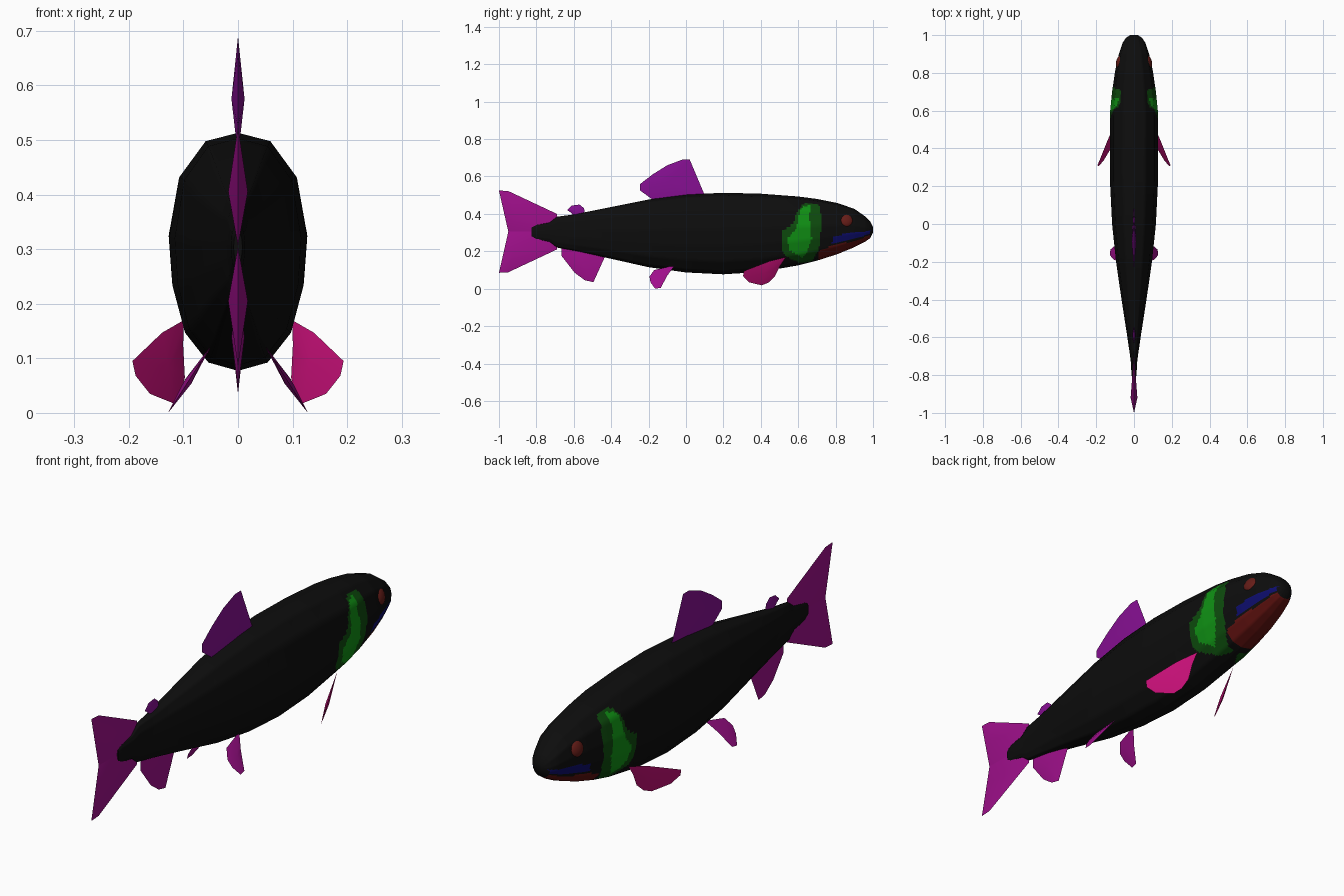
import bpy
import math
from mathutils import Vector

cube = bpy.data.objects.get("Cube")
if cube:
    bpy.data.objects.remove(cube, do_unlink=True)


def material(name, red, green, blue):
    mat = bpy.data.materials.new(name)
    mat.use_nodes = True
    colour = (red, green, blue, 1)
    mat.diffuse_color = colour
    shader = mat.node_tree.nodes["Principled BSDF"]
    shader.inputs["Base Color"].default_value = colour
    shader.inputs["Roughness"].default_value = 0.7
    return mat


black = material("black skin", .004, .004, .004)
dark_green = material("dark green gill edge", .004, .07, .004)
green = material("green gill", .005, .28, .007)
jaw_red = material("dark red jaw", .12, .006, .005)
lip_blue = material("dark blue lip", .004, .004, .15)
eye_red = material("brown red eye", .13, .012, .009)
pink = material("pink fin", .58, .005, .19)
magenta = material("magenta fin", .35, .005, .26)
purple = material("purple fin", .24, .005, .29)


def make_object(name, verts, faces, materials):
    mesh = bpy.data.meshes.new(name)
    mesh.from_pydata(verts, [], faces)
    for mat in materials:
        mesh.materials.append(mat)
    obj = bpy.data.objects.new(name, mesh)
    bpy.context.collection.objects.link(obj)
    return obj


def smooth(obj, degrees=40):
    bpy.ops.object.select_all(action='DESELECT')
    obj.select_set(True)
    bpy.context.view_layer.objects.active = obj
    bpy.ops.object.shade_smooth_by_angle(angle=math.radians(degrees))


def inside(point, polygon):
    """Even-odd test of a side-view point against a patch outline."""
    y, z = point
    hit = False
    for (ya, za), (yb, zb) in zip(polygon, polygon[1:] + polygon[:1]):
        if (za > z) != (zb > z) and y < ya + (z - za) * (yb - ya) / (zb - za):
            hit = not hit
    return hit


# Body stations: position along y, top, bottom, half width
stations = [
    (-.825, .33, .275, .008), (-.8, .345, .26, .013), (-.73, .355, .25, .017),
    (-.69, .385, .22, .022), (-.6, .397, .203, .035), (-.4, .437, .16, .066),
    (-.2, .477, .115, .095), (0, .503, .087, .116), (.2, .513, .077, .126),
    (.4, .508, .09, .127), (.6, .493, .125, .126), (.7, .48, .15, .116),
    (.81, .458, .185, .1), (.9, .427, .222, .08), (.96, .385, .253, .06),
    (.985, .36, .27, .043), (1, .33, .3, .02)]

# Half cross-section: fractions of half width and height, top to bottom
half = [(0, 1), (.47, .965), (.85, .815), (1, .56), (.95, .355),
        (.77, .16), (.43, .035), (0, 0)]
section = half + [(-u, v) for u, v in half[-2:0:-1]]

# Split each section side so the painted patches get clean outlines
SPLIT = 6
loop = []
for a, b in zip(section, section[1:] + section[:1]):
    for i in range(SPLIT):
        loop.append(Vector(a).lerp(Vector(b), i / SPLIT))

# Rings are close together on the head, where the patches are
rings = []
for a, b in zip(stations, stations[1:]):
    step = .008 if b[0] > .45 else .05
    count = max(1, round((b[0] - a[0]) / step))
    rings += [Vector(a).lerp(Vector(b), i / count) for i in range(count)]
rings.append(Vector(stations[-1]))

verts = [(u * w, y, low + v * (top - low))
         for y, top, low, w in rings for u, v in loop]
size = len(loop)
faces = [tuple(range(size)),
         tuple(reversed(range(len(verts) - size, len(verts))))]
for r in range(len(rings) - 1):
    for i in range(size):
        j = (i + 1) % size
        faces.append((r * size + i, (r + 1) * size + i,
                      (r + 1) * size + j, r * size + j))
body = make_object("body", verts, faces,
                   [black, dark_green, green, jaw_red, lip_blue])

# Painted patches in side view; later ones lie over earlier ones
patches = [
    (1, [(.62, .45), (.64, .458), (.71, .45), (.72, .4), (.72, .31), (.71, .21),
         (.67, .145), (.61, .138), (.54, .17), (.51, .21), (.515, .31),
         (.575, .35), (.59, .4)]),
    (2, [(.61, .415), (.63, .44), (.665, .447), (.66, .38), (.672, .27),
         (.65, .2), (.62, .165), (.555, .205), (.54, .265), (.59, .32)]),
    (3, [(.71, .1), (.71, .2), (.78, .23), (.9, .255), (.982, .285), (1, .2)]),
    (4, [(.78, .242), (.79, .28), (.86, .295), (.96, .306), (.99, .312),
         (.98, .292), (.9, .266)])]
for poly in body.data.polygons:
    for index, outline in patches:
        if inside(poly.center.yz, outline):
            poly.material_index = index
smooth(body, 60)

# Eyes: shallow domes on the sides of the head
for side, label in ((1, "left"), (-1, "right")):
    bpy.ops.mesh.primitive_uv_sphere_add(
        segments=20, ring_count=10, radius=1, location=(side * .074, .857, .365))
    eye = bpy.context.object
    eye.name = label + "_eye"
    eye.scale = (.019, .036, .036)
    eye.rotation_euler = (0, side * -.3, side * .2)
    eye.data.materials.append(eye_red)
    smooth(eye)


def fin(name, outline, mat, thickness, ridge=None):
    """Thin lens: sharp rim rising to a ridge point on both faces."""
    rim = [Vector(p) for p in outline]
    middle = Vector(ridge) if ridge else sum(rim, Vector()) / len(rim)
    normal = sum(((a - middle).cross(b - middle)
                  for a, b in zip(rim, rim[1:] + rim[:1])), Vector()).normalized()
    n = len(rim)
    points = rim + [middle + normal * thickness, middle - normal * thickness]
    tris = []
    for i in range(n):
        j = (i + 1) % n
        tris += [(i, j, n), (j, i, n + 1)]
    smooth(make_object(name, points, tris, [mat]), 25)


def upright(points):
    return [(0, y, z) for y, z in points]


# Fins on the centre line
fin("dorsal_fin", upright([(.1, .5), (.02, .69), (-.02, .69), (-.1, .66),
                           (-.18, .61), (-.245, .56), (-.245, .525),
                           (-.17, .47), (0, .47)]), purple, .012)
fin("adipose_fin", upright([(-.54, .4), (-.545, .43), (-.57, .45), (-.61, .445),
                            (-.635, .42), (-.62, .41), (-.59, .38)]), purple, .009)
fin("anal_fin", upright([(-.425, .19), (-.495, .035), (-.54, .045), (-.595, .085),
                         (-.665, .175), (-.665, .215), (-.55, .23)]), magenta, .012)

# Tail: two mirrored lobes, each with its own ridge
MID = .305
lobe = [(-.69, .095), (-.95, .217), (-1, .22), (-.95, 0), (-.69, 0)]
for sign, label in ((1, "upper"), (-1, "lower")):
    fin(label + "_tail_lobe", upright([(y, MID + sign * h) for y, h in lobe]),
        magenta, .018, (0, -.92, MID + sign * .1))

# Paired fins: side outlines laid on planes that lean away from the body
pectoral = [(.535, .17), (.445, .147), (.31, .095), (.305, .068), (.335, .035),
            (.405, .018), (.44, .032), (.475, .065), (.505, .125)]
pelvic = [(-.06, .125), (-.17, .1), (-.195, .065), (-.19, .035),
          (-.165, 0), (-.135, .005), (-.1, .07)]
for side, label in ((1, "left"), (-1, "right")):
    fin(label + "_pectoral_fin",
        [(side * (.1 + .525 * (.53 - y) - .315 * (.165 - z)), y, z)
         for y, z in pectoral], pink, .007)
    fin(label + "_pelvic_fin",
        [(side * (.05 + .64 * (.122 - z)), y, z) for y, z in pelvic],
        magenta, .007)
